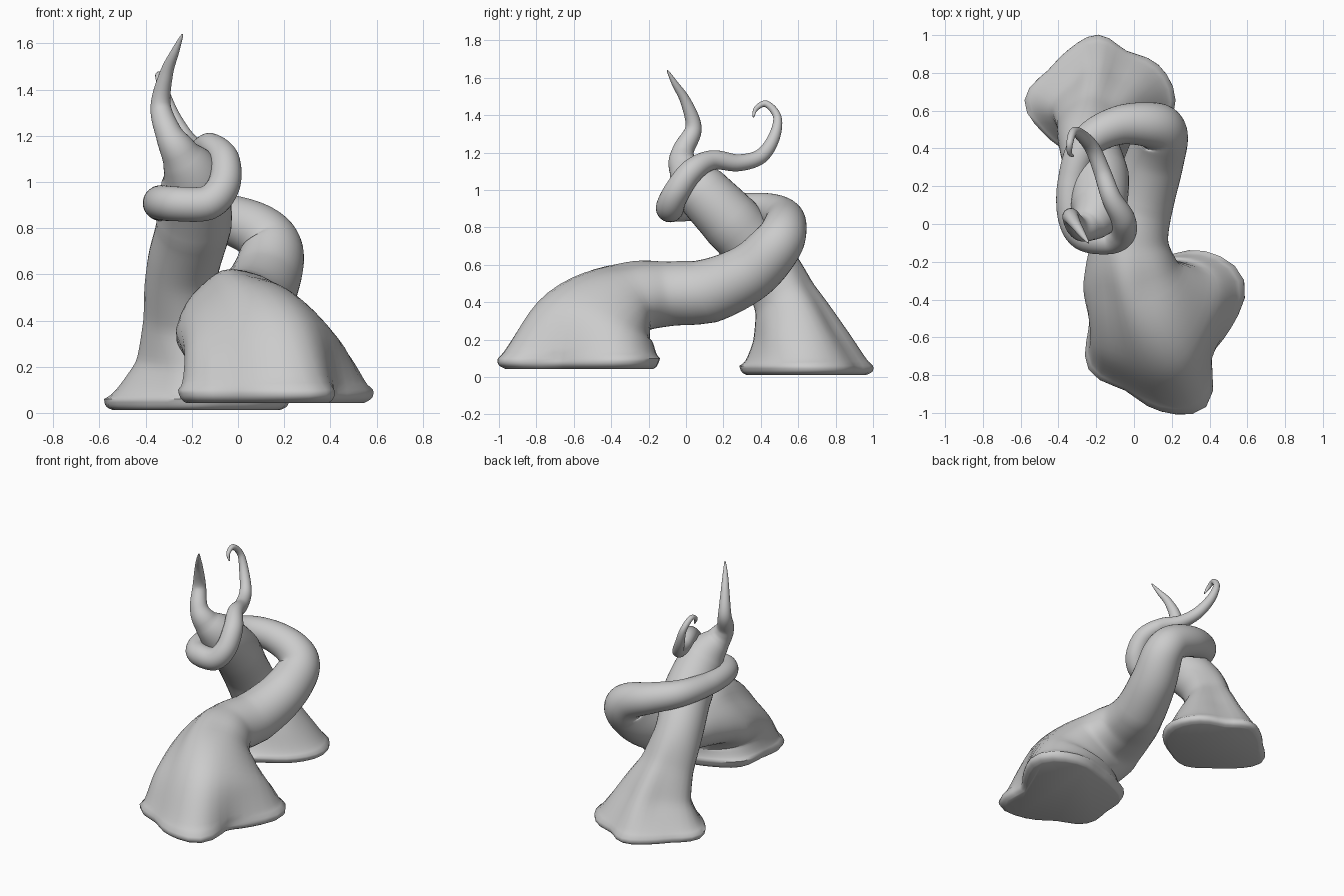
import bpy, bmesh, math
from mathutils import Vector

if "Cube" in bpy.data.objects:
    bpy.data.objects.remove(bpy.data.objects["Cube"])

SIDES, STEPS = 36, 7


def catmull(a, b, c, d, t):
    return 0.5 * (2 * b + (c - a) * t + (2 * a - 5 * b + 4 * c - d) * t * t
                  + (3 * b - a - 3 * c + d) * t ** 3)


def outline(r):
    """Turn a radius, or 12 radii every 30 degrees, into a smooth closed outline."""
    if not isinstance(r, (list, tuple)):
        return [r] * SIDES
    out = []
    for i in range(SIDES):
        f = i * 12 / SIDES
        k = int(f)
        out.append(catmull(*[r[(k + j) % 12] for j in (-1, 0, 1, 2)], f - k))
    return out


def root(name, sections):
    """Loft outlines along a smooth path; the frame starts with u = +x, v = +y."""
    pts = [Vector(s[:3]) for s in sections]
    rads = [outline(s[3]) for s in sections]
    n = len(pts)
    path, radii = [], []
    for i in range(n - 1):
        ids = [max(i - 1, 0), i, i + 1, min(i + 2, n - 1)]
        for s in range(STEPS):
            t = s / STEPS
            path.append(catmull(*[pts[j] for j in ids], t))
            f = math.sin(t * math.pi / 2) if i == 0 else t   # rounded sole edge
            radii.append([rads[i][k] + (rads[i + 1][k] - rads[i][k]) * f for k in range(SIDES)])
    path.append(pts[-1])
    radii.append(rads[-1])

    bm = bmesh.new()
    up = Vector((0, 0, 1))
    tangent, u = up.copy(), Vector((1, 0, 0))
    rings = []
    for i, p in enumerate(path):
        new = (path[min(i + 1, len(path) - 1)] - path[max(i - 1, 0)]).normalized()
        # the foot stays level, then tilts gradually into the trunk
        w = min(max((i / STEPS - 1.0) / 2.0, 0), 1)
        new = up.lerp(new, w).normalized()
        u = tangent.rotation_difference(new) @ u
        tangent = new
        v = tangent.cross(u)
        ring = []
        for k in range(SIDES):
            a = 2 * math.pi * k / SIDES
            ring.append(bm.verts.new(p + radii[i][k] * (u * math.cos(a) + v * math.sin(a))))
        rings.append(ring)
    for lo, hi in zip(rings, rings[1:]):
        for k in range(SIDES):
            j = (k + 1) % SIDES
            bm.faces.new((lo[k], lo[j], hi[j], hi[k]))
    bm.faces.new(rings[0][::-1])
    bm.faces.new(rings[-1])
    # soften the lofted body, keeping the sole and the thin tips
    body = [vert for ring in rings[STEPS + 1:STEPS * 5] for vert in ring]
    for _ in range(3):
        bmesh.ops.smooth_vert(bm, verts=body, factor=0.5, use_axis_x=True,
                              use_axis_y=True, use_axis_z=True)
    bmesh.ops.recalc_face_normals(bm, faces=bm.faces)
    mesh = bpy.data.meshes.new(name)
    bm.to_mesh(mesh)
    bm.free()
    obj = bpy.data.objects.new(name, mesh)
    bpy.context.collection.objects.link(obj)
    bpy.ops.object.select_all(action='DESELECT')
    obj.select_set(True)
    bpy.context.view_layer.objects.active = obj
    bpy.ops.object.shade_smooth_by_angle(angle=math.radians(60))


def scaled(r, f):
    return [x * f for x in r]


# back root: flared foot, leaning trunk, pointed horn
foot = [.41, .37, .30, .345, .31, .31, .39, .34, .32, .37, .35, .38]
root("back_root", [
    (-.19, .655, .012, scaled(foot, .90)),
    (-.19, .655, .06, foot),
    (-.20, .60, .23, [.28, .27, .21, .26, .20, .21, .25, .21, .22, .25, .24, .28]),
    (-.225, .525, .42, [.17, .18, .16, .18, .16, .17, .19, .17, .16, .17, .16, .16]),
    (-.24, .42, .62, .158),
    (-.19, .25, .82, .163),
    (-.19, .08, 1.0, .145),
    (-.25, -.01, 1.12, .083),
    (-.30, -.015, 1.21, .058),
    (-.335, .04, 1.33, .044),
    (-.31, .0, 1.47, .029),
    (-.27, -.06, 1.57, .017),
    (-.24, -.1, 1.64, .003),
])

# front root: lobed foot, arching trunk, coil around the back root, hooked tip
foot = [.37, .51, .47, .37, .36, .40, .38, .44, .38, .44, .48, .31]
root("front_root", [
    (.14, -.55, .043, scaled(foot, .91)),
    (.14, -.55, .10, foot),
    (.09, -.48, .27, [.35, .41, .36, .30, .27, .28, .31, .36, .30, .33, .38, .34]),
    (.01, -.28, .405, [.23, .24, .20, .18, .18, .23, .31, .25, .20, .23, .20, .22]),
    (-.015, -.09, .44, [.20, .20, .18, .17, .17, .19, .21, .20, .18, .18, .18, .19]),
    (.04, .12, .46, .172),
    (.11, .34, .56, .155),
    (.145, .48, .70, .138),
    (.08, .525, .79, .12),
    (-.09, .52, .855, .102),
    (-.25, .43, .895, .088),
    (-.325, .24, .905, .076),
    (-.33, .05, .91, .076),
    (-.27, -.065, .905, .075),
    (-.13, -.085, .91, .075),
    (-.06, -.05, .99, .07),
    (-.06, .03, 1.10, .065),
    (-.12, .14, 1.16, .052),
    (-.17, .28, 1.145, .045),
    (-.22, .40, 1.18, .04),
    (-.28, .47, 1.28, .032),
    (-.32, .488, 1.39, .022),
    (-.34, .43, 1.46, .018),
    (-.34, .375, 1.435, .013),
    (-.32, .36, 1.39, .004),
])
